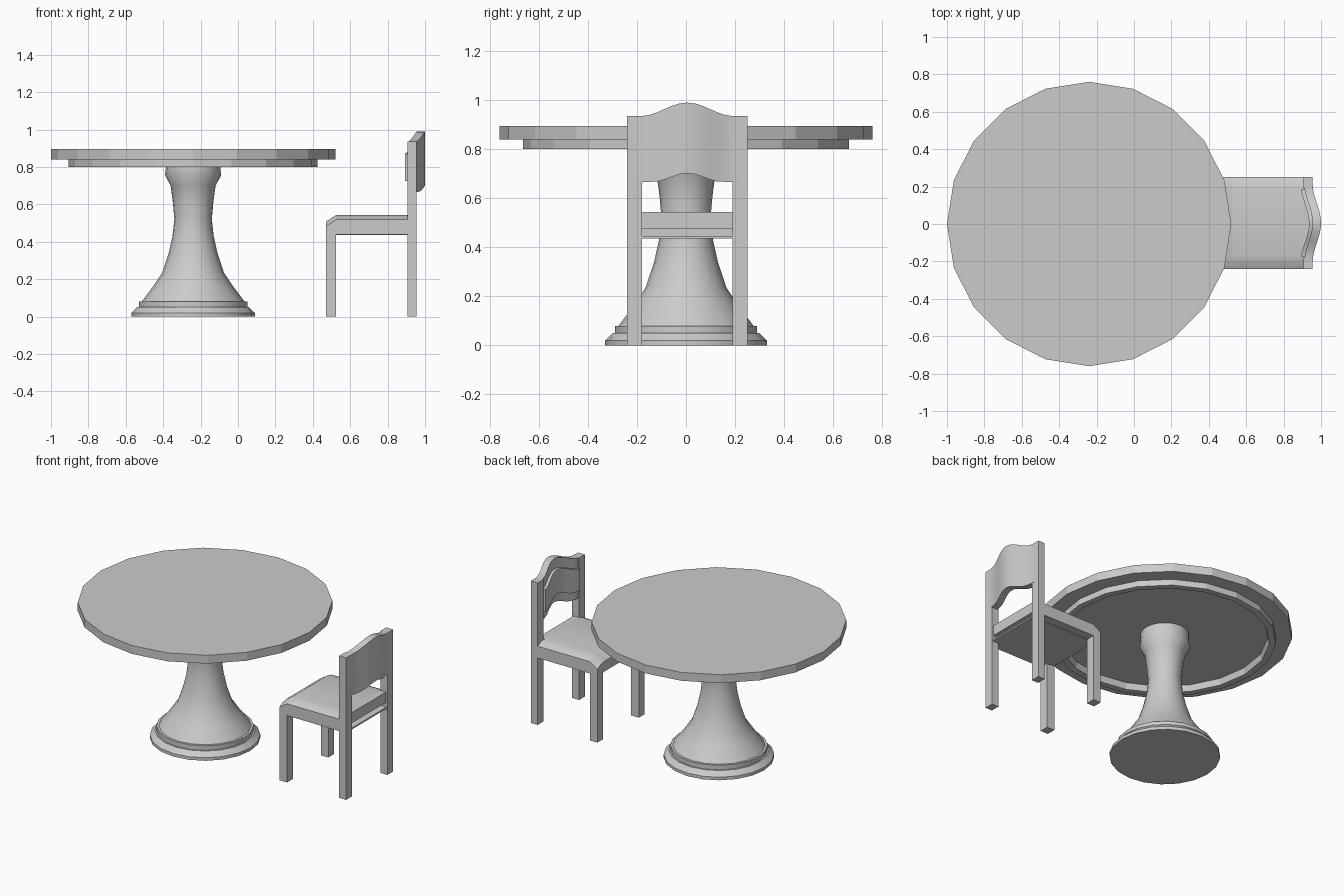
import bpy, bmesh
from math import cos, sin, pi, radians

if "Cube" in bpy.data.objects:
    bpy.data.objects.remove(bpy.data.objects["Cube"])

SIDES = 20
TABLE_X = -0.24
CHAIR_Y = 0.005


def finish(name, verts, faces, smooth=None):
    mesh = bpy.data.meshes.new(name)
    mesh.from_pydata(verts, [], faces)
    bm = bmesh.new()
    bm.from_mesh(mesh)
    bmesh.ops.recalc_face_normals(bm, faces=bm.faces)
    bm.to_mesh(mesh)
    bm.free()
    ob = bpy.data.objects.new(name, mesh)
    bpy.context.collection.objects.link(ob)
    if smooth:
        bpy.ops.object.select_all(action='DESELECT')
        ob.select_set(True)
        bpy.context.view_layer.objects.active = ob
        bpy.ops.object.shade_smooth_by_angle(angle=radians(smooth))
    return ob


def lathe(name, profile, closed=False, smooth=None):
    """Turn (radius, z) points round the table axis; cap ends or close the loop."""
    n, m = SIDES, len(profile)
    verts = [(TABLE_X + r * cos(2 * pi * i / n), r * sin(2 * pi * i / n), z)
             for r, z in profile for i in range(n)]
    faces = []
    for k in range(m if closed else m - 1):
        a, b = k * n, (k + 1) % m * n
        faces += [(a + i, a + (i + 1) % n, b + (i + 1) % n, b + i) for i in range(n)]
    if not closed:
        faces += [tuple(range(n)), tuple(range((m - 1) * n, m * n))]
    return finish(name, verts, faces, smooth)


def loft(name, sections, smooth=None):
    """Join equal-length cross-section loops and cap both ends."""
    n = len(sections[0])
    verts = [v for s in sections for v in s]
    faces = [(k * n + i, k * n + (i + 1) % n, (k + 1) * n + (i + 1) % n, (k + 1) * n + i)
             for k in range(len(sections) - 1) for i in range(n)]
    faces += [tuple(range(n)), tuple(range(len(verts) - n, len(verts)))]
    return finish(name, verts, faces, smooth)


def box(name, x0, x1, y0, y1, z0, z1):
    return loft(name, [[(x0, y0, z), (x1, y0, z), (x1, y1, z), (x0, y1, z)] for z in (z0, z1)])


# Table
lathe("table_top", [(0.76, 0.84), (0.76, 0.895)])
lathe("table_apron_ring", [(0.665, 0.84), (0.665, 0.80), (0.625, 0.80), (0.615, 0.84)], closed=True)
lathe("pedestal", [(0.33, 0), (0.33, 0.02), (0.30, 0.05), (0.29, 0.05), (0.29, 0.08),
                   (0.275, 0.08), (0.215, 0.16), (0.165, 0.235), (0.13, 0.34), (0.11, 0.43),
                   (0.10, 0.52), (0.108, 0.61), (0.12, 0.70), (0.15, 0.755), (0.145, 0.80),
                   (0.145, 0.84)], smooth=35)

# Chair legs, side rails and posts
for side, s in (("left", -1), ("right", 1)):
    ya, yb = sorted((CHAIR_Y + s * 0.185, CHAIR_Y + s * 0.245))
    box(side + "_front_leg", 0.47, 0.525, ya, yb, 0, 0.45)
    box(side + "_back_post", 0.905, 0.955, ya, yb, 0, 0.935)
    rail = [(0.47, 0.44), (0.47, 0.483), (0.525, 0.518), (0.905, 0.518), (0.905, 0.44)]
    loft(side + "_seat_rail", [[(x, y, z) for x, z in rail] for y in (ya, yb)])

# Seat: front rail, bottom board and a slab with falling sides and front
box("front_rail", 0.47, 0.525, CHAIR_Y - 0.19, CHAIR_Y + 0.19, 0.44, 0.483)
box("seat_bottom", 0.50, 0.95, CHAIR_Y - 0.19, CHAIR_Y + 0.19, 0.436, 0.446)
crown = [(-0.245, 0.518), (-0.21, 0.536), (-0.175, 0.543), (0.175, 0.543), (0.21, 0.536), (0.245, 0.518)]
sections = []
for x, drop in ((0.47, 0.035), (0.525, 0), (0.906, 0)):
    base = 0.475
    sections.append([(x, CHAIR_Y + y, z - drop) for y, z in crown]
                    + [(x, CHAIR_Y + 0.186, base), (x, CHAIR_Y - 0.186, base)])
loft("seat", sections, smooth=25)
box("seat_back_edge", 0.90, 0.945, CHAIR_Y - 0.186, CHAIR_Y + 0.186, 0.475, 0.543)


# Backrest: bowed slab with a wavy top and bottom, plus a raised front panel
def wave(y, half):
    return 0.5 * (1 + cos(pi * min(abs(y) / half, 1)))


def curved_slab(name, half, x0, x1, z0, z1, rise0, rise1):
    sections = []
    for i in range(17):
        y = half * (i / 8 - 1)
        bow = 0.045 * wave(y, 0.21)
        lo = z0 + rise0 * wave(y, 0.14)
        hi = z1 + rise1 * wave(y, 0.19)
        sections.append([(x0 + bow, CHAIR_Y + y, lo), (x1 + bow, CHAIR_Y + y, lo),
                         (x1 + bow, CHAIR_Y + y, hi), (x0 + bow, CHAIR_Y + y, hi)])
    return loft(name, sections, smooth=35)


curved_slab("backrest", 0.2445, 0.91, 0.955, 0.667, 0.935, 0.035, 0.055)
curved_slab("backrest_front_panel", 0.18, 0.891, 0.92, 0.725, 0.87, 0.035, 0.05)
